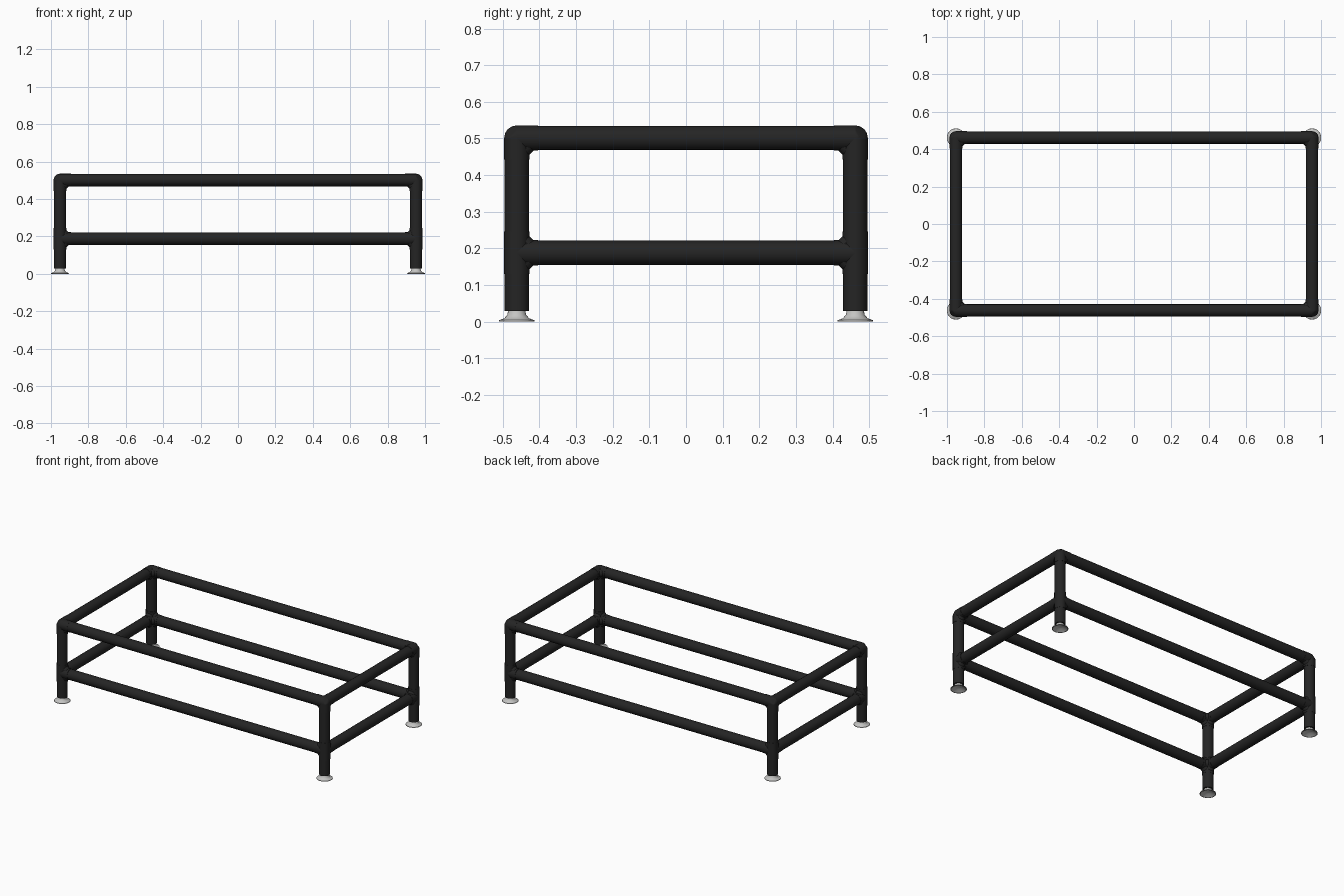
import bpy, bmesh, math
from mathutils import Vector

cube = bpy.data.objects.get("Cube")
if cube:
    bpy.data.objects.remove(cube, do_unlink=True)

CX, CY = 0.952, 0.462            # leg axes
Z_TOP, Z_LOW, Z_FOOT = 0.501, 0.188, 0.029
PIPE, FIT, ARM = 0.033, 0.0345, 0.058
SIDES = 16


def material(name, rgb, metallic=0.0):
    m = bpy.data.materials.new(name)
    m.use_nodes = True
    m.diffuse_color = (*rgb, 1)
    m.node_tree.nodes["Principled BSDF"].inputs["Base Color"].default_value = (*rgb, 1)
    return m


black = material("black pipe", (0.018, 0.018, 0.018))
grey = material("light grey metal", (0.55, 0.55, 0.54))


def finish(bm, name, mat):
    bmesh.ops.recalc_face_normals(bm, faces=bm.faces)
    mesh = bpy.data.meshes.new(name)
    bm.to_mesh(mesh)
    bm.free()
    mesh.materials.append(mat)
    ob = bpy.data.objects.new(name, mesh)
    bpy.context.collection.objects.link(ob)
    bpy.ops.object.select_all(action="DESELECT")
    ob.select_set(True)
    bpy.context.view_layer.objects.active = ob
    bpy.ops.object.shade_smooth_by_angle(angle=math.radians(35))
    return ob


def tube(bm, a, b, r):
    """Capped cylinder from a to b."""
    a, b = Vector(a), Vector(b)
    d = b - a
    mat = d.to_track_quat("Z", "Y").to_matrix().to_4x4()
    mat.translation = (a + b) / 2
    bmesh.ops.create_cone(bm, cap_ends=True, segments=SIDES, radius1=r,
                          radius2=r, depth=d.length, matrix=mat)


def pipe(name, a, b):
    bm = bmesh.new()
    tube(bm, a, b, PIPE)
    finish(bm, name, black)


def fitting(name, centre, arms, chamfer):
    """Pipe connector: arms, fillets between them and a chamfered outer corner."""
    bm = bmesh.new()
    c = Vector(centre)
    if chamfer:
        # hull of one ring round each axis gives the cut-off corner
        for d in arms:
            mat = d.to_track_quat("Z", "Y").to_matrix().to_4x4()
            mat.translation = c
            bmesh.ops.create_circle(bm, segments=SIDES, radius=FIT, matrix=mat)
        bmesh.ops.convex_hull(bm, input=bm.verts[:])
    for i, d in enumerate(arms):
        tube(bm, c, c + d * ARM, FIT)
        for e in arms[i + 1:]:
            if abs(d.dot(e)) < 0.5:
                tube(bm, c + d * 0.045, c + e * 0.045, 0.025)
    finish(bm, name, black)


def foot(name, x, y):
    """Flared foot, hollow underneath, turned from a profile."""
    profile = [(0, 0.016), (0.02, 0.014), (0.045, 0), (0.049, 0.001),
               (0.048, 0.004), (0.034, 0.009), (0.026, 0.018),
               (0.023, 0.031), (0, 0.031)]
    bm = bmesh.new()
    vs = [bm.verts.new((x + r, y, z)) for r, z in profile]
    es = [bm.edges.new(p) for p in zip(vs, vs[1:])]
    bmesh.ops.spin(bm, geom=vs + es, cent=(x, y, 0), axis=(0, 0, 1),
                   angle=math.tau, steps=24)
    bmesh.ops.remove_doubles(bm, verts=bm.verts, dist=1e-5)
    finish(bm, name, grey)


# legs, feet and corner connectors
UP, DOWN = Vector((0, 0, 1)), Vector((0, 0, -1))
for sx, side in ((1, "left"), (-1, "right")):
    for sy, end in ((-1, "front"), (1, "back")):
        tag = f"{end}_{side}"
        x, y = sx * CX, sy * CY
        inward = [Vector((-sx, 0, 0)), Vector((0, -sy, 0))]
        pipe(f"{tag}_leg", (x, y, Z_FOOT), (x, y, Z_TOP))
        fitting(f"{tag}_top_elbow", (x, y, Z_TOP), inward + [DOWN], True)
        fitting(f"{tag}_lower_tee", (x, y, Z_LOW), inward + [UP, DOWN], False)
        foot(f"{tag}_foot", x, y)

# long and short rails at both levels
for z, level in ((Z_TOP, "top"), (Z_LOW, "lower")):
    for s, end, side in ((-1, "front", "right"), (1, "back", "left")):
        pipe(f"{level}_{end}_rail", (-CX, s * CY, z), (CX, s * CY, z))
        pipe(f"{level}_{side}_rail", (s * CX, -CY, z), (s * CX, CY, z))
